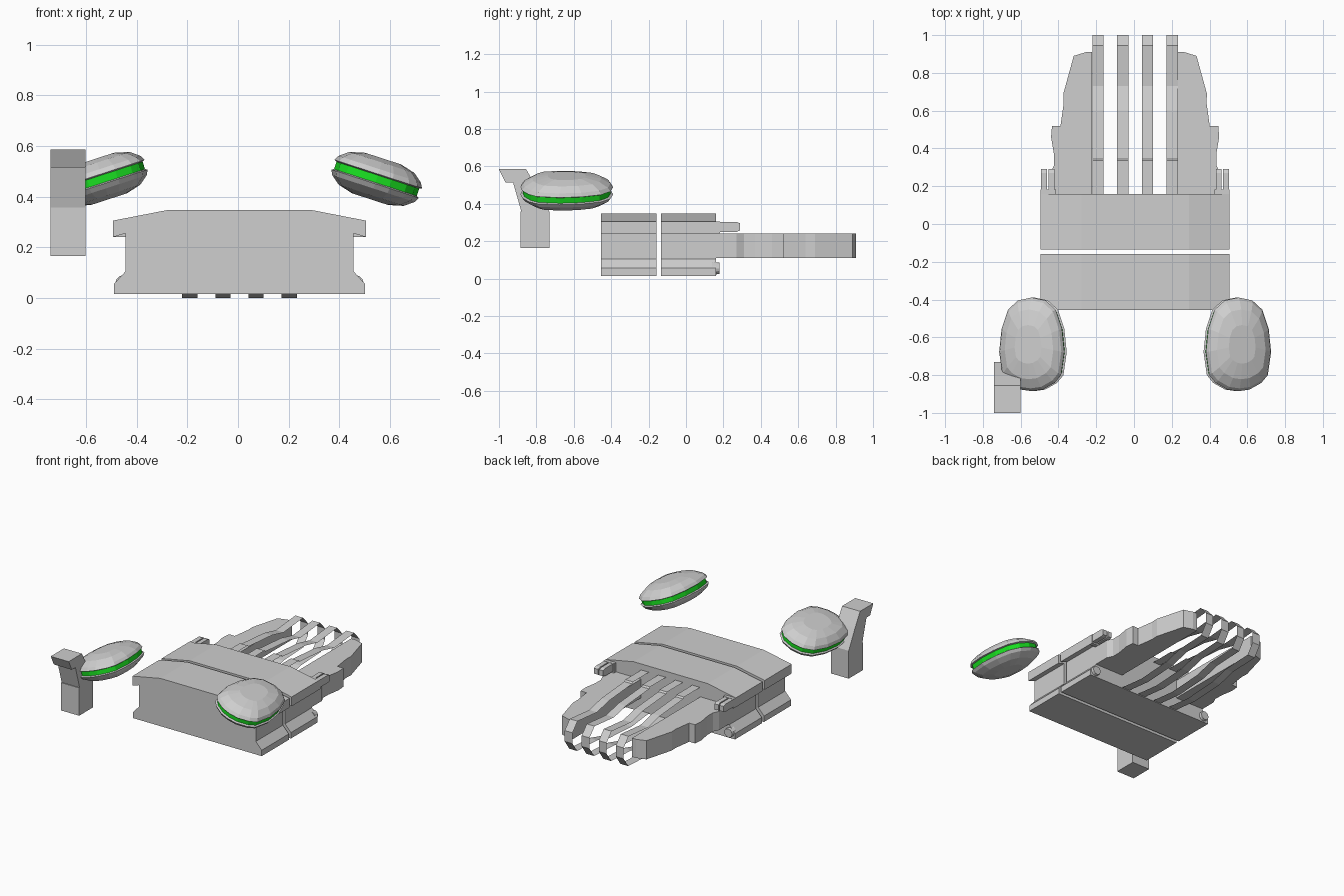
import bpy, bmesh, math
from mathutils import Matrix, Vector

cube = bpy.data.objects.get("Cube")
if cube:
    bpy.data.objects.remove(cube, do_unlink=True)

CX = 0.006  # symmetry plane of the paired parts


def material(name, rgb):
    m = bpy.data.materials.new(name)
    m.use_nodes = True
    m.diffuse_color = (*rgb, 1)
    m.node_tree.nodes["Principled BSDF"].inputs["Base Color"].default_value = (*rgb, 1)
    return m


GREY = material("light_grey", (0.62, 0.62, 0.62))
GREEN = material("bright_green", (0.01, 0.75, 0.015))


def finish(name, bm, mats=(GREY,)):
    bmesh.ops.recalc_face_normals(bm, faces=bm.faces)
    me = bpy.data.meshes.new(name)
    bm.to_mesh(me)
    bm.free()
    for m in mats:
        me.materials.append(m)
    ob = bpy.data.objects.new(name, me)
    bpy.context.collection.objects.link(ob)
    return ob


def prism(name, pts, axis, lo, hi, caps=True, closed=True):
    """Extrude a 2D outline along an axis between lo and hi."""
    def place(p, t):
        return {"x": (t, p[0], p[1]), "y": (p[0], t, p[1]), "z": (p[0], p[1], t)}[axis]
    bm = bmesh.new()
    a = [bm.verts.new(place(p, lo)) for p in pts]
    b = [bm.verts.new(place(p, hi)) for p in pts]
    n = len(pts)
    for i in range(n if closed else n - 1):
        j = (i + 1) % n
        bm.faces.new((a[i], a[j], b[j], b[i]))
    if caps:
        bm.faces.new(a)
        bm.faces.new(b)
    return finish(name, bm)


def box(name, x0, x1, y0, y1, z0, z1):
    return prism(name, [(x0, y0), (x1, y0), (x1, y1), (x0, y1)], "z", z0, z1)


# Body: two slabs of the same cross-section with a narrow gap
half = [(0.495, 0.015), (0.495, 0.056), (0.45, 0.105), (0.45, 0.255),
        (0.50, 0.24), (0.50, 0.305), (0.475, 0.31), (0.285, 0.347)]
section = [(CX + x, z) for x, z in half] + [(CX - x, z) for x, z in reversed(half)]
prism("front_slab", section, "y", -0.455, -0.158)
prism("rear_slab", section, "y", -0.134, 0.16)

# Side plates, clips and knobs behind the body
plate = [(0.228, 0.16), (0.228, 0.91), (0.26, 0.91), (0.325, 0.89), (0.38, 0.69),
         (0.378, 0.64), (0.395, 0.52), (0.44, 0.52), (0.445, 0.46), (0.43, 0.37),
         (0.43, 0.31), (0.45, 0.27), (0.45, 0.16)]
for side, s in (("left", 1), ("right", -1)):
    prism(side + "_plate", [(CX + s * x, y) for x, y in plate], "z", 0.11, 0.24)
    box(side + "_clip_base", CX + s * 0.42, CX + s * 0.50, 0.155, 0.183, 0.24, 0.305)
    for i, (a, b) in enumerate(((0.428, 0.458), (0.466, 0.498))):
        prism(f"{side}_clip_prong_{i + 1}",
              [(0.18, 0.25), (0.27, 0.25), (0.29, 0.257), (0.29, 0.295),
               (0.27, 0.303), (0.18, 0.303)], "x", CX + s * a, CX + s * b)
    bm = bmesh.new()
    bmesh.ops.create_cone(bm, cap_ends=True, segments=12, radius1=0.036, radius2=0.03,
                          depth=0.04, matrix=Matrix.Translation((CX + s * 0.455, 0.158, 0.055))
                          @ Matrix.Rotation(-math.pi / 2, 4, "X"))
    finish(side + "_knob", bm)

# Thin bent fingers, open at the sides
finger = [(0.16, 0.305), (0.335, 0.305), (0.345, 0.295), (0.60, 0.275), (0.73, 0.245),
          (0.945, 0.265), (1.0, 0.205), (1.0, 0.13), (0.95, 0.06), (0.73, 0.05),
          (0.60, 0.015), (0.35, 0.0), (0.16, 0.02)]
for i in range(4):
    x = CX + (i - 1.5) * 0.131
    prism(f"finger_{i + 1}", finger, "x", x - 0.03, x + 0.03, caps=False, closed=False)

# Pods: two faceted shells around a green band
outline = [(0, 0.243), (0.075, 0.228), (0.13, 0.18), (0.165, 0.08), (0.178, -0.04),
           (0.16, -0.16), (0.125, -0.20), (0.06, -0.235), (0, -0.243)]
outline += [(-x, y) for x, y in outline[-2:0:-1]]


def pod_piece(name, levels, frame, mat):
    """Stack scaled copies of the pod outline and cap both ends."""
    bm = bmesh.new()
    rings = [[bm.verts.new(frame @ Vector((x * k, y * k, h))) for x, y in outline]
             for k, h in levels]
    n = len(outline)
    for r, q in zip(rings, rings[1:]):
        for i in range(n):
            j = (i + 1) % n
            bm.faces.new((r[i], r[j], q[j], q[i]))
    bm.faces.new(rings[0])
    bm.faces.new(rings[-1])
    finish(name, bm, (mat,))


shell = [(0.95, 0.014), (1.02, 0.020), (0.96, 0.040), (0.76, 0.068), (0.42, 0.084)]
for side, s in (("left", 1), ("right", -1)):
    frame = (Matrix.Translation((CX + s * 0.541, -0.637, 0.47))
             @ Matrix.Rotation(s * math.radians(18), 4, "Y"))
    pod_piece(side + "_pod_top", shell, frame, GREY)
    pod_piece(side + "_pod_bottom", [(k, -h) for k, h in shell], frame, GREY)
    pod_piece(side + "_pod_band", [(0.965, -0.018), (0.965, 0.018)], frame, GREEN)

# Bent post beside the right pod
prism("post_base", [(-0.885, 0.165), (-0.73, 0.165), (-0.73, 0.358), (-0.885, 0.358)],
      "x", -0.74, -0.602)
prism("post_head", [(-0.88, 0.358), (-0.73, 0.358), (-0.80, 0.49), (-0.855, 0.585),
                    (-1.0, 0.585), (-0.965, 0.515), (-0.925, 0.515)], "x", -0.74, -0.602)
